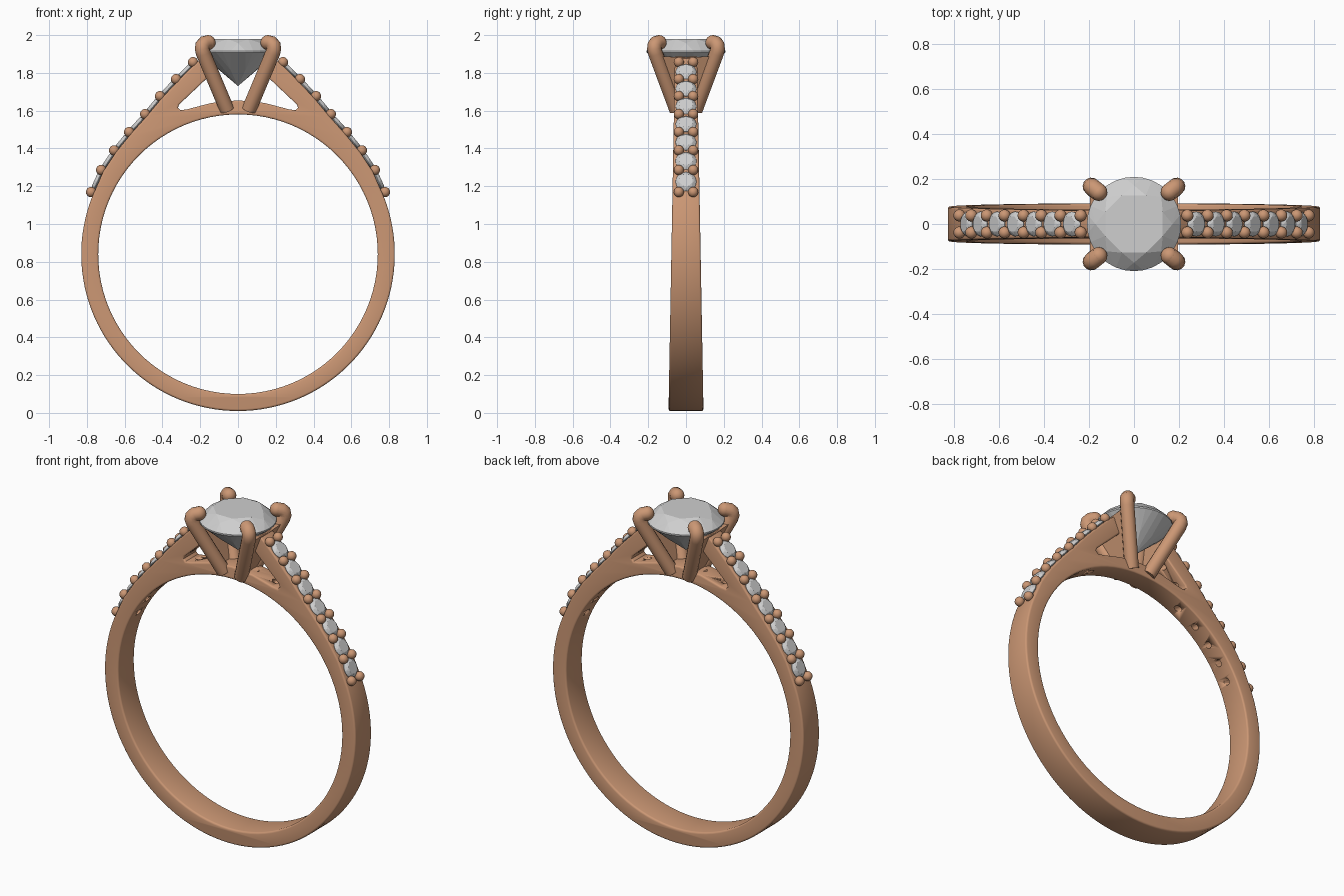
import bpy, bmesh
from math import sin, cos, pi, radians
from mathutils import Vector, Matrix

cube = bpy.data.objects.get("Cube")
if cube:
    bpy.data.objects.remove(cube, do_unlink=True)


def material(name, rgb):
    m = bpy.data.materials.new(name)
    m.use_nodes = True
    m.diffuse_color = (*rgb, 1)
    m.node_tree.nodes["Principled BSDF"].inputs["Base Color"].default_value = (*rgb, 1)
    return m


METAL = material("rose gold", (0.60, 0.31, 0.175))
STONE = material("clear stone", (0.62, 0.62, 0.62))


def finish(name, bm, mat, smooth=True):
    bmesh.ops.recalc_face_normals(bm, faces=bm.faces)
    me = bpy.data.meshes.new(name)
    bm.to_mesh(me)
    bm.free()
    me.materials.clear()
    me.materials.append(mat)
    ob = bpy.data.objects.new(name, me)
    bpy.context.collection.objects.link(ob)
    select(ob)
    if smooth:
        bpy.ops.object.shade_smooth_by_angle(angle=radians(35))
    return ob


def select(ob):
    bpy.ops.object.select_all(action='DESELECT')
    ob.select_set(True)
    bpy.context.view_layer.objects.active = ob


def curve_bmesh(curve):
    """Turn a curve into an editable mesh and drop the curve."""
    ob = bpy.data.objects.new("temporary_curve", curve)
    bpy.context.collection.objects.link(ob)
    me = ob.evaluated_get(bpy.context.evaluated_depsgraph_get()).to_mesh()
    bm = bmesh.new()
    bm.from_mesh(me)
    bpy.data.objects.remove(ob, do_unlink=True)
    bmesh.ops.remove_doubles(bm, verts=bm.verts, dist=0.0002)
    return bm


def add_spline(curve, pts, cyclic):
    s = curve.splines.new('POLY')
    s.points.add(len(pts) - 1)
    for p, co in zip(s.points, pts):
        p.co = (*co, 1)
    s.use_cyclic_u = cyclic


def arc(r, a0, a1, n):
    return [(r * cos(radians(a0 + (a1 - a0) * i / n)),
             0.84 + r * sin(radians(a0 + (a1 - a0) * i / n)), 0) for i in range(n + 1)]


# Setting line along the right shoulder: (x, z) of each bead pair
row = [Vector(p) for p in ((.778, 1.169), (.725, 1.286), (.656, 1.39), (.577, 1.487),
                           (.492, 1.582), (.413, 1.677), (.328, 1.767), (.238, 1.857))]


def outward(i):
    a, b = row[max(i - 1, 0)], row[min(i + 1, len(row) - 1)]
    d = (b - a).normalized()
    return Vector((d.y, -d.x))


# Band: circle, rising shoulders and bridge under the head, cut by the finger hole
half = arc(0.83, -90, 21, 40)
half += [(*(p - outward(i) * 0.014), 0) for i, p in enumerate(row)][1:]
half += [(.175, 1.89, 0), (.145, 1.79, 0), (.312, 1.632, 0), (.318, 1.615, 0),
         (.305, 1.602, 0), (.27, 1.607, 0), (.14, 1.641, 0), (0, 1.655, 0)]
outline = half + [(-x, y, 0) for x, y, z in half[-2:0:-1]]
profile = bpy.data.curves.new("band_profile", 'CURVE')
profile.dimensions = '2D'
profile.fill_mode = 'BOTH'
profile.extrude = 0.08
profile.bevel_depth = 0.011
profile.bevel_resolution = 2
profile.offset = -0.011
add_spline(profile, outline, True)
add_spline(profile, arc(0.74, 0, 360, 96)[:-1], True)
bm = curve_bmesh(profile)
for v in bm.verts:
    x, z, y = v.co
    v.co = (x, y * (1.02 - 0.2 * z), z)
band = finish("band", bm, METAL)

# Drilled holes behind the small stones
bm = bmesh.new()
seats = []
for side in (-1, 1):
    for a, b in zip(row, row[1:]):
        d = (b - a).normalized()
        n = Vector((d.y * side, 0, -d.x))
        mid = (a + b) / 2
        seats.append((Vector((mid.x * side, 0, mid.y)), n))
for p, n in seats:
    turn = n.to_track_quat('Z', 'Y').to_matrix().to_4x4()
    bmesh.ops.create_cone(bm, cap_ends=True, segments=16, radius1=0.02, radius2=0.02,
                          depth=0.3, matrix=Matrix.Translation(p - n * 0.08) @ turn)
drill = finish("hole_cutter", bm, METAL)
drill.hide_render = True
select(band)
mod = band.modifiers.new("holes", 'BOOLEAN')
mod.operation = 'DIFFERENCE'
mod.object = drill
bpy.ops.object.modifier_apply(modifier=mod.name)
bpy.data.objects.remove(drill, do_unlink=True)


def add_gem(bm, radius, matrix):
    """Round brilliant cut, girdle at the local origin."""
    def ring(r, z, n, shift=0.0):
        return [(r * cos(2 * pi * (i + shift) / n), r * sin(2 * pi * (i + shift) / n), z)
                for i in range(n)]
    pts = (ring(.66, .32, 8, .5) + ring(.82, .21, 8) + ring(1, .02, 32)
           + ring(1, -.02, 32) + ring(.5, -.46, 8, .5) + [(0, 0, -.87)])
    verts = [bm.verts.new(matrix @ (Vector(p) * radius)) for p in pts]
    bmesh.ops.convex_hull(bm, input=verts)


# Centre stone
bm = bmesh.new()
add_gem(bm, 0.21, Matrix.Translation((0, 0, 1.913)))
finish("centre_stone", bm, STONE, False)

# Shoulder stones
bm = bmesh.new()
for p, n in seats:
    turn = n.to_track_quat('Z', 'Y').to_matrix().to_4x4()
    add_gem(bm, 0.055, Matrix.Translation(p - n * 0.008) @ turn)
finish("shoulder_stones", bm, STONE, False)

# Beads holding the shoulder stones
bm = bmesh.new()
for p in row:
    for sx in (-1, 1):
        for sy in (-1, 1):
            bmesh.ops.create_uvsphere(bm, u_segments=16, v_segments=10, radius=0.027,
                                      matrix=Matrix.Translation((p.x * sx, .038 * sy, p.y)))
finish("beads", bm, METAL)

# Four prongs, leaning out and hooked over the stone
hook = [(.058, .05, 1.605), (.184, .162, 1.905), (.190, .168, 1.928), (.188, .166, 1.945),
        (.178, .158, 1.957), (.158, .142, 1.961)]
for sx, xname in ((-1, "right"), (1, "left")):
    for sy, yname in ((-1, "front"), (1, "back")):
        path = bpy.data.curves.new("prong_path", 'CURVE')
        path.dimensions = '3D'
        path.bevel_depth = 0.039
        path.bevel_resolution = 5
        path.use_fill_caps = True
        pts = [(x * sx, y * sy, z) for x, y, z in hook]
        add_spline(path, pts, False)
        bm = curve_bmesh(path)
        bmesh.ops.create_uvsphere(bm, u_segments=20, v_segments=12, radius=0.039,
                                  matrix=Matrix.Translation(pts[-1]))
        finish(f"{yname}_{xname}_prong", bm, METAL)

# Webs joining each pair of prongs to the shoulder
for sx, xname in ((-1, "right"), (1, "left")):
    bm = bmesh.new()
    loop = [(.065, -.05, 1.62), (.172, -.15, 1.89), (.168, 0, 1.88), (.172, .15, 1.89),
            (.065, .05, 1.62)]
    face = bm.faces.new([bm.verts.new((x * sx, y, z)) for x, y, z in loop])
    ext = bmesh.ops.extrude_face_region(bm, geom=[face])
    bmesh.ops.translate(bm, vec=(.025 * sx, 0, 0),
                        verts=[g for g in ext["geom"] if isinstance(g, bmesh.types.BMVert)])
    finish(f"{xname}_head_web", bm, METAL, False)
